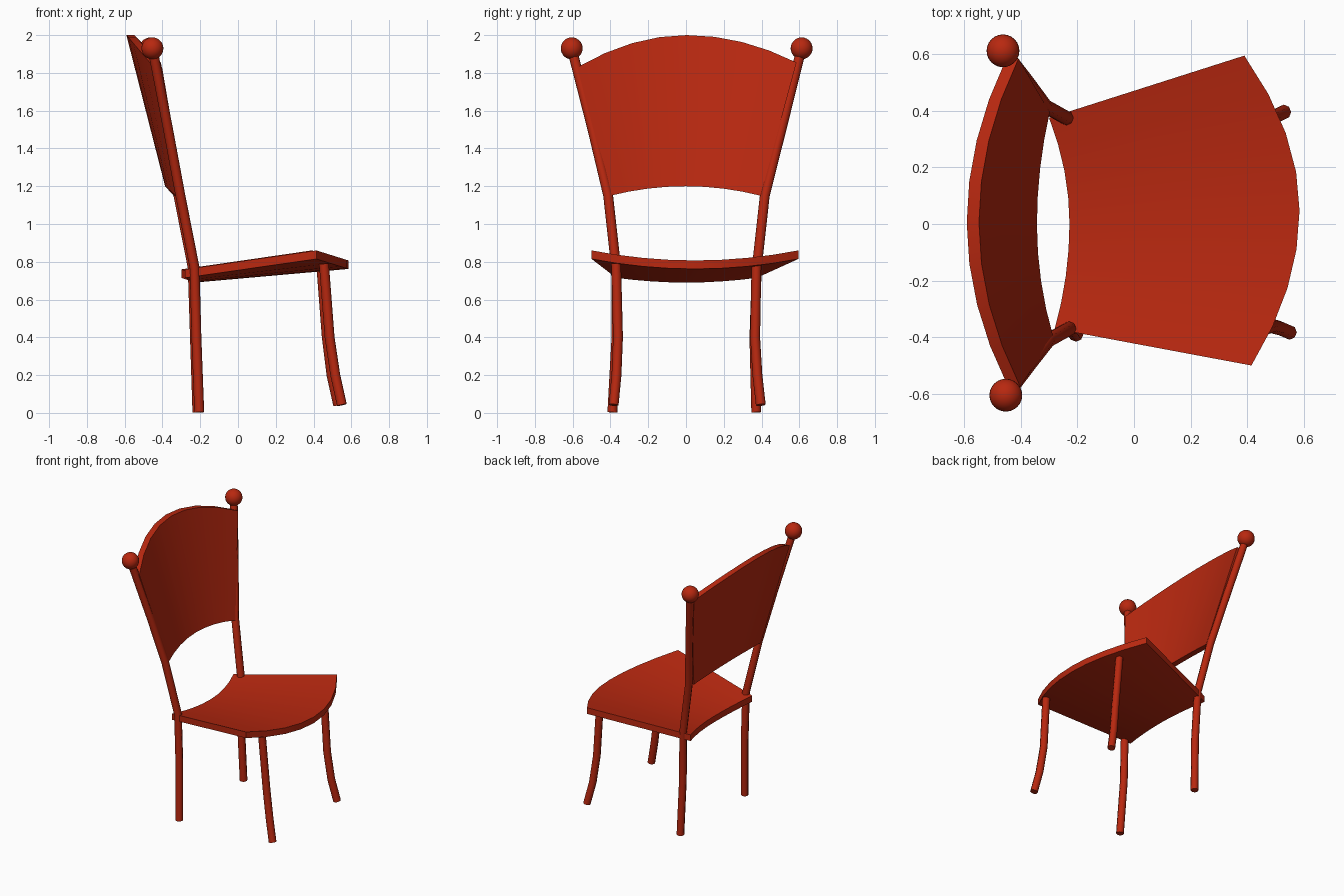
import bpy, bmesh, math
from mathutils import Vector

if "Cube" in bpy.data.objects:
    bpy.data.objects.remove(bpy.data.objects["Cube"])

red = bpy.data.materials.new("red paint")
red.diffuse_color = (0.48, 0.021, 0.005, 1)
red.use_nodes = True
red.node_tree.nodes["Principled BSDF"].inputs["Base Color"].default_value = red.diffuse_color


def finish(bm, name, angle=30):
    bmesh.ops.recalc_face_normals(bm, faces=bm.faces)
    me = bpy.data.meshes.new(name)
    bm.to_mesh(me)
    bm.free()
    ob = bpy.data.objects.new(name, me)
    bpy.context.collection.objects.link(ob)
    me.materials.append(red)
    bpy.ops.object.select_all(action='DESELECT')
    ob.select_set(True)
    bpy.context.view_layer.objects.active = ob
    bpy.ops.object.shade_smooth_by_angle(angle=math.radians(angle))
    return ob


def tube(name, path, r=0.026, sides=8):
    """Round rod through a few points, closed at both ends."""
    bm = bmesh.new()
    pts = [Vector(p) for p in path]
    rings = []
    for i, p in enumerate(pts):
        d = (pts[min(i + 1, len(pts) - 1)] - pts[max(i - 1, 0)]).normalized()
        a = Vector((0, 1, 0)).cross(d).normalized()
        b = d.cross(a)
        rings.append([bm.verts.new(p + r * (math.cos(t) * a + math.sin(t) * b))
                      for t in (2 * math.pi * k / sides for k in range(sides))])
    for u, v in zip(rings, rings[1:]):
        for k in range(sides):
            j = (k + 1) % sides
            bm.faces.new((u[k], u[j], v[j], v[k]))
    bm.faces.new(rings[0])
    bm.faces.new(rings[-1])
    return finish(bm, name, 50)


def curved_slab(name, edge_a, edge_b, offset, n=8):
    """Bent board between two arcs. Each arc is (left end, right end, middle x, middle z)."""
    bm = bmesh.new()
    off = Vector(offset)

    def arc(e, t):
        l, r, mx, mz = e
        end = r if t > 0 else l
        return Vector((mx + (end[0] - mx) * t * t,
                       (l[1] + r[1]) / 2 + (r[1] - l[1]) / 2 * t,
                       mz + (end[2] - mz) * t * t))
    cols = []
    for i in range(n + 1):
        t = 2 * i / n - 1
        a, b = arc(edge_a, t), arc(edge_b, t)
        cols.append([bm.verts.new(p) for p in (a, b, b + off, a + off)])
    for u, v in zip(cols, cols[1:]):
        for k in range(4):
            j = (k + 1) % 4
            bm.faces.new((u[k], u[j], v[j], v[k]))
    bm.faces.new(cols[0])
    bm.faces.new(cols[-1])
    return finish(bm, name)


# dished seat, back edge to front edge
curved_slab("seat",
            ((-0.28, -0.37, 0.76), (-0.30, 0.375, 0.76), -0.228, 0.735),
            ((0.415, -0.50, 0.86), (0.39, 0.595, 0.86), 0.585, 0.807),
            (0, 0, -0.045))

# curved backrest panel, lower edge to crest
curved_slab("backrest",
            ((-0.285, -0.40, 1.15), (-0.298, 0.395, 1.15), -0.343, 1.20),
            ((-0.402, -0.575, 1.83), (-0.408, 0.585, 1.855), -0.548, 2.0),
            (-0.043, 0, 0))

# back legs rising into posts, each with a ball finial
posts = {
    "right": [(-0.205, -0.39, 0.003), (-0.22, -0.368, 0.4), (-0.23, -0.37, 0.77),
              (-0.305, -0.412, 1.15), (-0.37, -0.495, 1.5), (-0.453, -0.605, 1.93)],
    "left": [(-0.215, 0.372, 0.003), (-0.228, 0.362, 0.4), (-0.24, 0.375, 0.77),
             (-0.315, 0.417, 1.15), (-0.38, 0.505, 1.5), (-0.463, 0.612, 1.93)],
}
for side, path in posts.items():
    tube("back_post_" + side, path)
    bm = bmesh.new()
    bmesh.ops.create_uvsphere(bm, u_segments=24, v_segments=14, radius=0.058)
    bmesh.ops.translate(bm, verts=bm.verts, vec=path[-1])
    finish(bm, "finial_" + side)

# front legs sweeping forward
tube("front_leg_right", [(0.455, -0.37, 0.79), (0.485, -0.36, 0.4),
                         (0.515, -0.368, 0.2), (0.55, -0.383, 0.042)])
tube("front_leg_left", [(0.44, 0.373, 0.79), (0.47, 0.366, 0.4),
                        (0.495, 0.378, 0.2), (0.53, 0.396, 0.042)])
